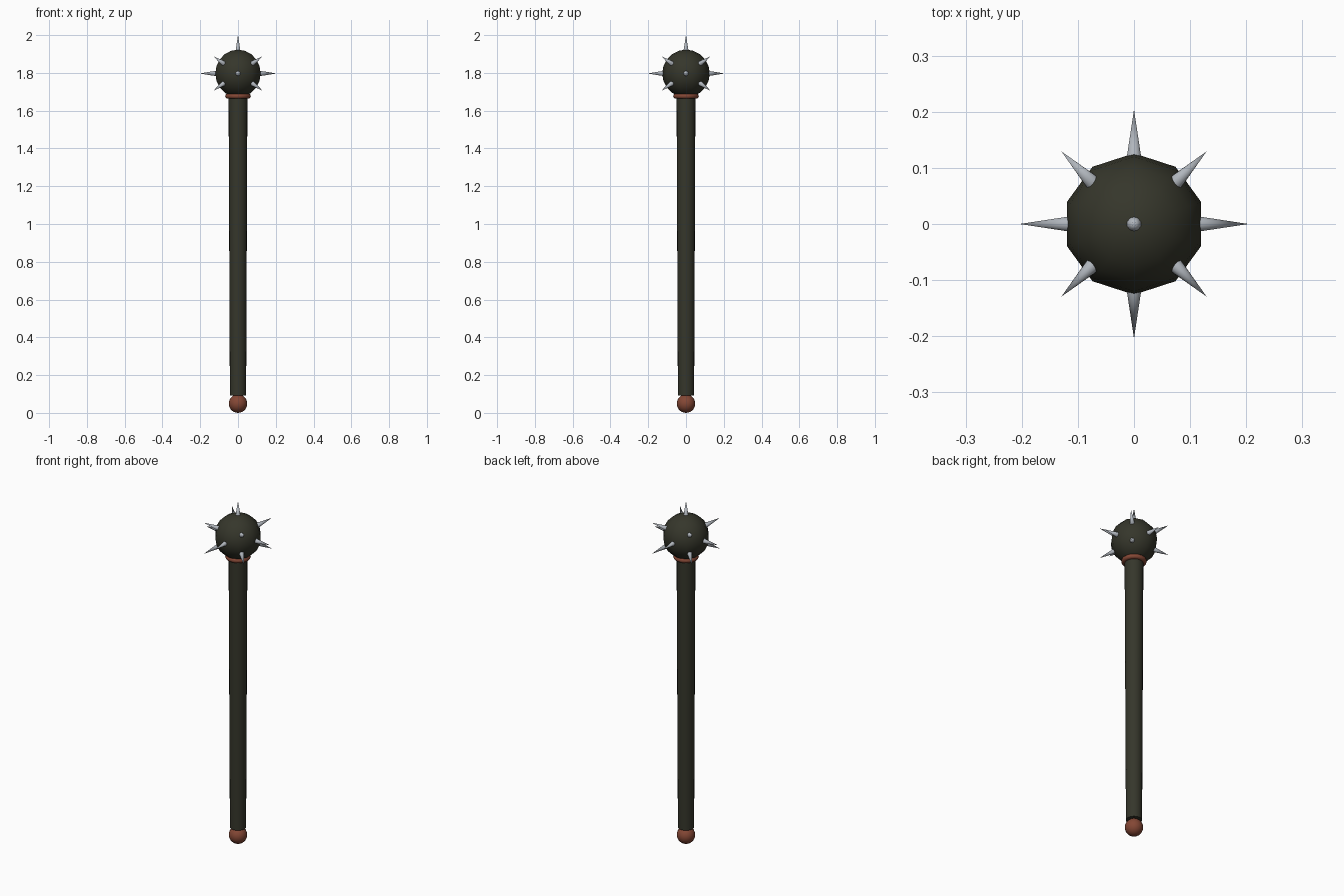
import bpy, math
from mathutils import Vector

if "Cube" in bpy.data.objects:
    bpy.data.objects.remove(bpy.data.objects["Cube"])


def material(name, rgb):
    m = bpy.data.materials.new(name)
    m.diffuse_color = (*rgb, 1)
    m.use_nodes = True
    m.node_tree.nodes["Principled BSDF"].inputs["Base Color"].default_value = m.diffuse_color
    return m


DARK = material("dark_olive_iron", (0.036, 0.037, 0.024))
COPPER = material("copper_red", (0.23, 0.063, 0.035))
STEEL = material("spike_steel", (0.44, 0.47, 0.51))


def finish(name, mat, angle=60):
    ob = bpy.context.object
    ob.name = name
    ob.data.materials.append(mat)
    bpy.ops.object.shade_smooth_by_angle(angle=math.radians(angle))
    return ob


HEAD_Z = 1.797

# pommel ball at the foot
bpy.ops.mesh.primitive_uv_sphere_add(segments=20, ring_count=12, radius=0.049,
                                     location=(0, 0, 0.049))
finish("pommel", COPPER)

# slightly tapered shaft, running up into the head
z0, z1 = 0.093, 1.70
bpy.ops.mesh.primitive_cone_add(vertices=20, radius1=0.043, radius2=0.050,
                                depth=z1 - z0, location=(0, 0, (z0 + z1) / 2))
finish("shaft", DARK)

# collar ring under the head
bpy.ops.mesh.primitive_torus_add(major_radius=0.054, minor_radius=0.014,
                                 major_segments=20, minor_segments=10,
                                 location=(0, 0, 1.677))
finish("collar", COPPER)

# ten-sided ball head
bpy.ops.mesh.primitive_uv_sphere_add(segments=10, ring_count=10, radius=0.126,
                                     location=(0, 0, HEAD_Z))
finish("head", DARK)

# spikes: four level, one on top, eight on the diagonals above and below
dirs = [(1, 0, 0), (-1, 0, 0), (0, 1, 0), (0, -1, 0), (0, 0, 1)]
dirs += [(sx * 0.13, sy * 0.13, sz * 0.091)
         for sx in (1, -1) for sy in (1, -1) for sz in (1, -1)]
START, TIP = 0.113, 0.204
for i, d in enumerate(dirs):
    v = Vector(d).normalized()
    bpy.ops.mesh.primitive_cone_add(
        vertices=10, radius1=0.0145, radius2=0, depth=TIP - START,
        location=v * (START + TIP) / 2 + Vector((0, 0, HEAD_Z)),
        rotation=v.to_track_quat('Z', 'Y').to_euler())
    finish(f"spike_{i + 1}", STEEL)
